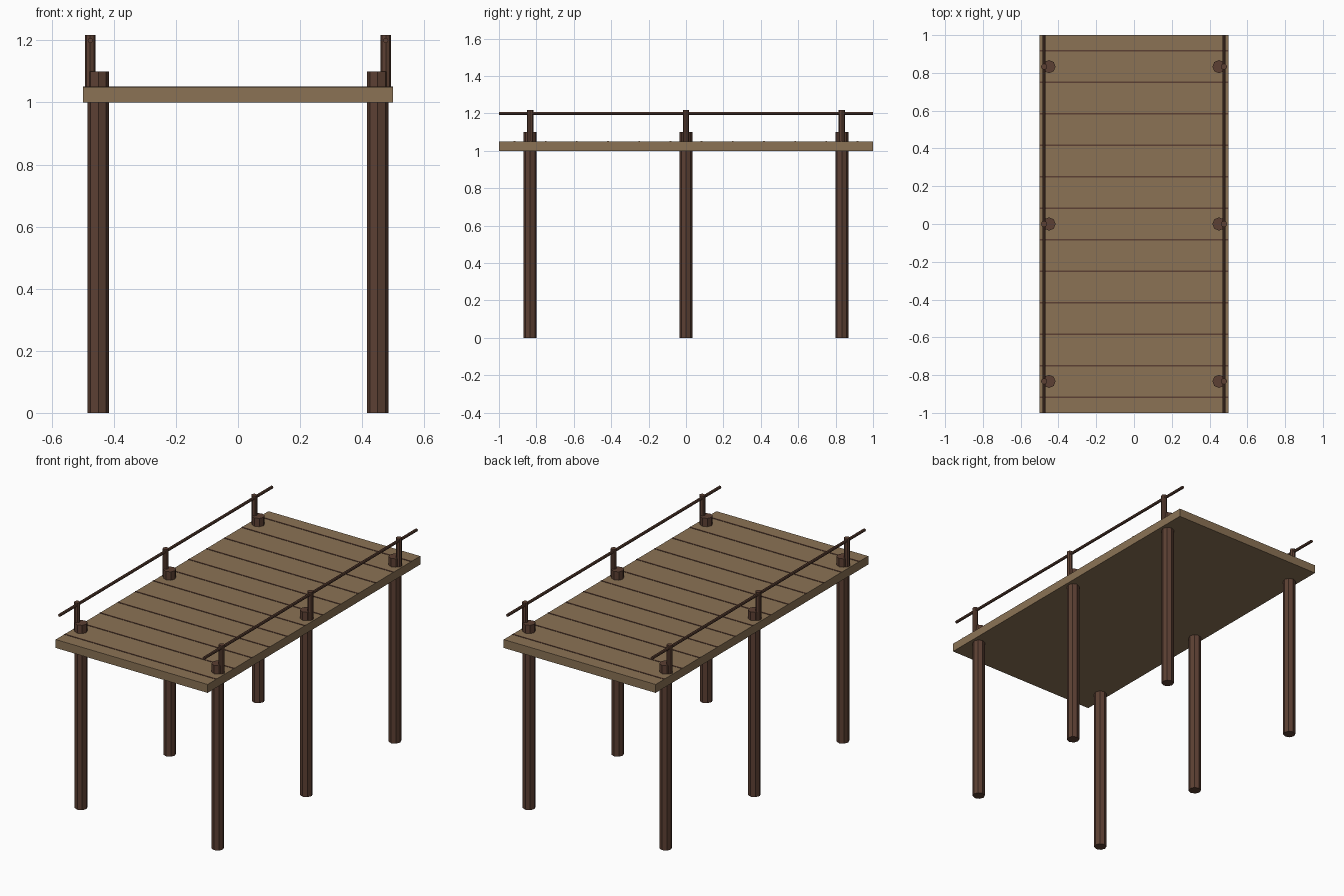
import bpy, math

if "Cube" in bpy.data.objects:
    bpy.data.objects.remove(bpy.data.objects["Cube"])


def material(name, rgb):
    m = bpy.data.materials.new(name)
    m.diffuse_color = (*rgb, 1)
    m.use_nodes = True
    m.node_tree.nodes["Principled BSDF"].inputs["Base Color"].default_value = m.diffuse_color
    return m


deck_wood = material("light_wood", (0.258, 0.171, 0.091))
dark_wood = material("dark_wood", (0.107, 0.051, 0.033))


def finish(name, mat):
    ob = bpy.context.object
    ob.name = name
    ob.data.materials.append(mat)
    return ob


def box(name, size, loc, mat):
    bpy.ops.mesh.primitive_cube_add(size=1, location=loc)
    bpy.context.object.scale = size
    bpy.ops.object.transform_apply(location=False, rotation=False, scale=True)
    return finish(name, mat)


def rod(name, r, length, loc, mat, sides=8, rot=(0, 0, 0)):
    bpy.ops.mesh.primitive_cylinder_add(vertices=sides, radius=r, depth=length,
                                        location=loc, rotation=rot)
    return finish(name, mat)


# Deck slab
box("deck", (1, 2, 0.05), (0, 0, 1.025), deck_wood)

# Dark gaps between the planks, as thin raised strips
for i in range(12):
    y = (i - 5.5) / 6
    box("plank_gap", (1, 0.009, 0.004), (0, y, 1.05), dark_wood)

for side in (-1, 1):
    for y in (-0.833, 0, 0.833):
        # Piles standing through the deck
        rod("pile", 0.035, 1.1, (side * 0.45, y, 0.55), dark_wood)
        # Short railing posts
        rod("rail_post", 0.0165, 0.167, (side * 0.476, y, 1.1335), dark_wood)
    # Handrail along the whole length
    rod("handrail", 0.0085, 2, (side * 0.476, 0, 1.2), dark_wood,
        rot=(math.pi / 2, 0, 0))
